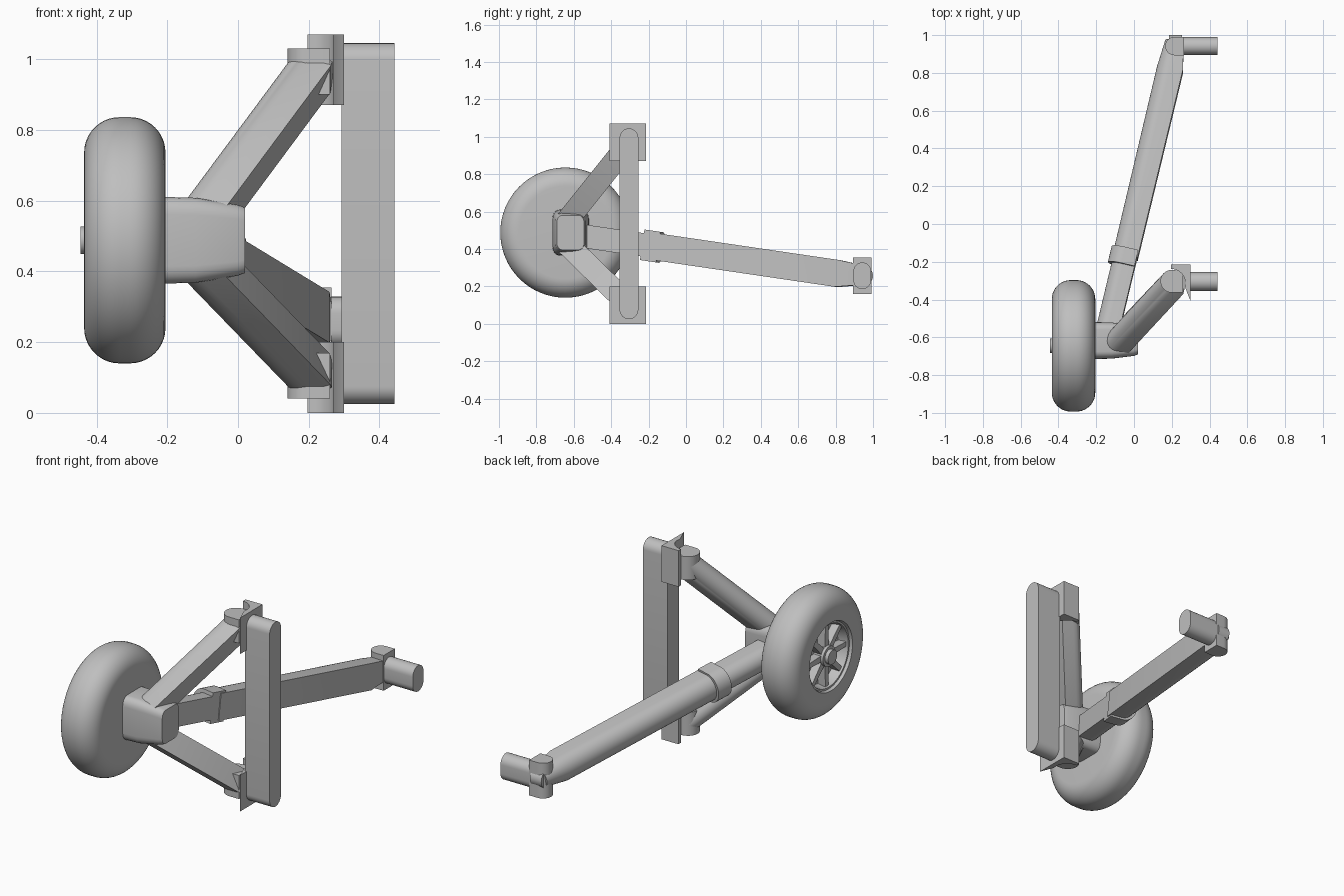
import bpy, bmesh, math
from mathutils import Vector, Matrix

cube = bpy.data.objects.get("Cube")
if cube:
    bpy.data.objects.remove(cube, do_unlink=True)

grey = bpy.data.materials.new("plain grey")
grey.use_nodes = True
grey.diffuse_color = (0.52, 0.52, 0.52, 1)
grey.node_tree.nodes["Principled BSDF"].inputs["Base Color"].default_value = (0.52, 0.52, 0.52, 1)

X, Y, Z = Vector((1, 0, 0)), Vector((0, 1, 0)), Vector((0, 0, 1))


def finish(name, bm, angle=32):
    bmesh.ops.recalc_face_normals(bm, faces=bm.faces)
    mesh = bpy.data.meshes.new(name)
    bm.to_mesh(mesh)
    bm.free()
    mesh.materials.append(grey)
    obj = bpy.data.objects.new(name, mesh)
    bpy.context.collection.objects.link(obj)
    bpy.ops.object.select_all(action="DESELECT")
    bpy.context.view_layer.objects.active = obj
    obj.select_set(True)
    bpy.ops.object.shade_smooth_by_angle(angle=math.radians(angle))
    return obj


def loft(name, profile, stations, e1, e2):
    """Skin a unit profile through stations of (centre, width, height)."""
    bm = bmesh.new()
    rings = [[bm.verts.new(Vector(c) + e1 * (a * w) + e2 * (b * h)) for a, b in profile]
             for c, w, h in stations]
    n = len(profile)
    for r, s in zip(rings, rings[1:]):
        for i in range(n):
            j = (i + 1) % n
            bm.faces.new((r[i], r[j], s[j], s[i]))
    bm.faces.new(rings[0])
    bm.faces.new(rings[-1])
    return finish(name, bm)


def arc(cx, cy, r, start, end, steps):
    return [(cx + r * math.cos(math.radians(start + (end - start) * i / steps)),
             cy + r * math.sin(math.radians(start + (end - start) * i / steps)))
            for i in range(steps + 1)]


def frame(start, end):
    d = (Vector(end) - Vector(start)).normalized()
    e1 = (X - d * d.x).normalized()
    return e1, d.cross(e1)


# Unit profiles: flat on one side and round on the other, rounded square
D = [(0.5, -0.5), (0.5, 0.5)] + arc(0, 0, 0.5, 90, 270, 16)
ROUND_BOX = [p for k in range(4) for p in
             arc(0.3 * (1, -1, -1, 1)[k], 0.3 * (1, 1, -1, -1)[k], 0.2, 90 * k, 90 * k + 90, 5)]


def stadium(width, length):
    r, c = width / 2, (length - width) / 2
    return arc(0, c, r, 0, 180, 16) + arc(0, -c, r, 180, 360, 16)


# Tyre with its recessed rim, turned about the axle
axle = Vector((-0.32, -0.645, 0.488))
outline = [(0.115, 0)] + [(x, r) for x, r in arc(0.015, 0.248, 0.1, 0, 90, 10)]
outline += arc(-0.015, 0.248, 0.1, 90, 180, 10)
outline += [(-0.115, 0.188), (-0.1, 0.182), (-0.1, 0.172), (-0.045, 0.162), (-0.045, 0)]
bm = bmesh.new()
verts = [bm.verts.new(axle + X * x + Z * r) for x, r in outline]
edges = [bm.edges.new(pair) for pair in zip(verts, verts[1:])]
bmesh.ops.spin(bm, geom=verts + edges, cent=axle, axis=X, angle=math.tau, steps=64, use_duplicate=False)
bmesh.ops.remove_doubles(bm, verts=bm.verts, dist=0.0005)
finish("wheel", bm)

# Spokes taper toward the rim
bm = bmesh.new()
for k in range(8):
    turn = Matrix.Translation(axle) @ Matrix.Rotation(math.tau * k / 8, 4, "X")
    made = bmesh.ops.create_cube(bm, size=1)["verts"]
    for v in made:
        outer = v.co.z > 0
        v.co = turn @ Vector((-0.065 + v.co.x * 0.05,
                              v.co.y * (0.026 if outer else 0.036),
                              0.168 if outer else 0.03))
finish("wheel_spokes", bm)

# Hub in two steps
circle = arc(0, 0, 1, 0, 350, 35)
for name, r, end in (("hub_flange", 0.055, -0.425), ("hub_cap", 0.039, -0.445)):
    loft(name, circle, [((-0.36, axle.y, axle.z), r, r), ((end, axle.y, axle.z), r, r)], Y, Z)

# Tapered carrier between wheel and arms
loft("wheel_carrier", ROUND_BOX,
     [((-0.21, -0.617, 0.488), 0.195, 0.245), ((-0.12, -0.617, 0.488), 0.192, 0.24),
      ((0.0, -0.618, 0.488), 0.16, 0.2), ((0.02, -0.618, 0.488), 0.145, 0.185)], Y, Z)

# Upright post
post = stadium(0.1, 1.02)
loft("upright_post", post, [((0.292, -0.305, 0.535), 1, 1), ((0.442, -0.305, 0.535), 1, 1)], Y, Z)

# Bracket plan: hollowed around the pin
plan = [(0.3, -0.41), (0.3, -0.215), (0.197, -0.215), (0.197, -0.238)]
plan += arc(0.197, -0.313, 0.075, 80, -15, 8)

arms = (("upper", (-0.1, -0.632, 0.557), (0.205, -0.303, 0.968), (0.87, 1.07), (0.9, 1.03)),
        ("lower", (-0.105, -0.63, 0.42), (0.205, -0.303, 0.1), (0.0, 0.2), (0.04, 0.17)))
for side, start, end, bracket, pin in arms:
    loft(side + "_bracket", plan, [((0, 0, z), 1, 1) for z in bracket], X, Y)
    loft(side + "_pin", D, [((0.2, -0.303, z), 0.12, 0.12) for z in pin], X, Y)
    e1, e2 = frame(start, end)
    d = (Vector(end) - Vector(start)).normalized()
    loft(side + "_arm", D, [(start, 0.13, 0.12), (end, 0.13, 0.12),
                            (Vector(end) + d * 0.025 + e1 * 0.012, 0.09, 0.1)], e1, e2)


# Trailing strut
def on_strut(y):
    return Vector((-0.125 + 0.239 * (y + 0.5), y, 0.462 - 0.147 * (y + 0.5)))


e1, e2 = frame(on_strut(-0.6), on_strut(0.8))
loft("strut_front", D, [(on_strut(-0.6), 0.125, 0.125), (on_strut(-0.15), 0.125, 0.125)], e1, e2)
loft("strut_rear", D, [(on_strut(-0.17), 0.135, 0.145), (on_strut(0.82), 0.14, 0.145),
                       (Vector((0.215, 0.965, 0.258)), 0.1, 0.1)], e1, e2)
loft("strut_collar", D, [(on_strut(y) - e1 * 0.01, 0.145, 0.165) for y in (-0.22, -0.135)], e1, e2)

# Rear pin, small end cap and mounting bar
loft("rear_pin", D, [((0.215, 0.942, z), 0.1, 0.098) for z in (0.16, 0.355)], X, Y)
loft("rear_knuckle", circle, [((x, 0.95, 0.258), 0.05, 0.05) for x in (0.185, 0.255)], Y, Z)
bar = stadium(0.094, 0.143)
loft("rear_mounting_bar", bar, [((x, 0.942, 0.257), 1, 1) for x in (0.23, 0.442)], Y, Z)
